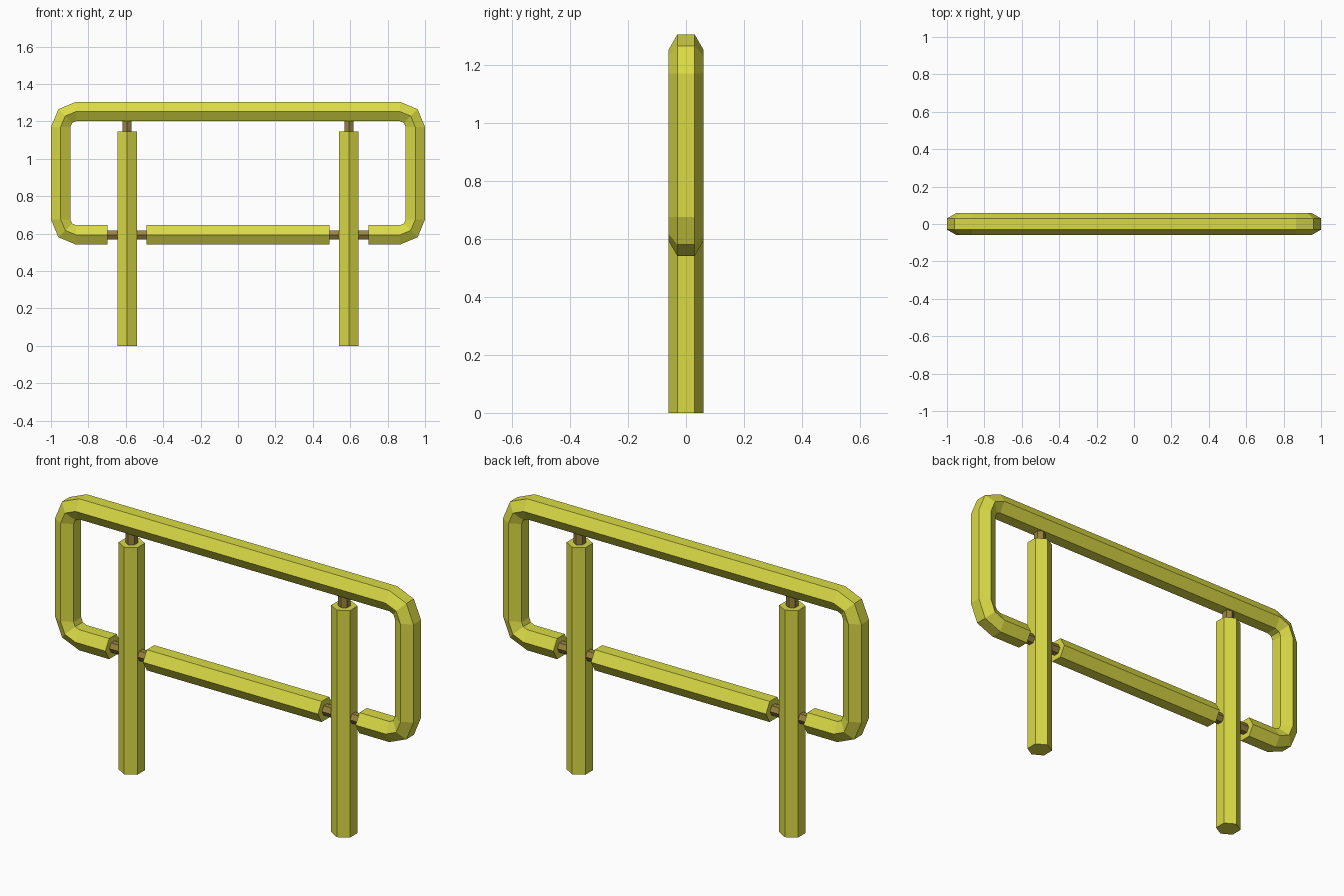
import bpy, bmesh, math

if "Cube" in bpy.data.objects:
    bpy.data.objects.remove(bpy.data.objects["Cube"])

POST_X, Z_LOW, Z_TOP = 0.593, 0.593, 1.253
R = 0.06                      # tube radius at the hexagon corners
GAP = 0.105                   # half gap in the lower rail around each post
BEND = 0.083                  # centreline bend radius


def material(name, color):
    m = bpy.data.materials.new(name)
    m.diffuse_color = color
    m.use_nodes = True
    m.node_tree.nodes["Principled BSDF"].inputs["Base Color"].default_value = m.diffuse_color
    return m


yellow = material("yellow_paint", (0.70, 0.70, 0.06, 1))
brown = material("brown_metal", (0.32, 0.23, 0.05, 1))


def hex_tube(name, path, radius, mat):
    """Sweep a hexagon (corners towards +-y) along (x, z, angle of in-plane normal)."""
    bm = bmesh.new()
    rings = []
    for x, z, ang in path:
        ring = []
        for k in range(6):
            t = math.radians(60 * k + 30)
            off = radius * math.cos(t)
            ring.append(bm.verts.new((x + off * math.cos(ang),
                                      radius * math.sin(t),
                                      z + off * math.sin(ang))))
        rings.append(ring)
    for a, b in zip(rings, rings[1:]):
        for k in range(6):
            j = (k + 1) % 6
            bm.faces.new((a[k], a[j], b[j], b[k]))
    bm.faces.new(rings[0])
    bm.faces.new(rings[-1])
    bmesh.ops.recalc_face_normals(bm, faces=bm.faces)
    me = bpy.data.meshes.new(name)
    bm.to_mesh(me)
    bm.free()
    me.materials.append(mat)
    ob = bpy.data.objects.new(name, me)
    bpy.context.collection.objects.link(ob)
    return ob


def bar(name, x0, z0, x1, z1, radius, mat):
    ang = math.pi / 2 if z0 == z1 else 0
    return hex_tube(name, [(x0, z0, ang), (x1, z1, ang)], radius, mat)


# Bent outer rail: four rounded corners, open at the bottom
cx = 1 - R * math.cos(math.pi / 6) - BEND
corners = [(-cx, Z_LOW + BEND, 270), (-cx, Z_TOP - BEND, 180),
           (cx, Z_TOP - BEND, 90), (cx, Z_LOW + BEND, 0)]
path = [(-POST_X - GAP, Z_LOW, math.radians(270))]
for x, z, start in corners:
    for step in (0, 45, 90):
        a = math.radians(start - step)
        path.append((x + BEND * math.cos(a), z + BEND * math.sin(a), a))
path.append((POST_X + GAP, Z_LOW, math.radians(-90)))
hex_tube("outer_rail", path, R, yellow)

# Middle part of the lower rail
bar("lower_rail", -POST_X + GAP, Z_LOW, POST_X - GAP, Z_LOW, R, yellow)

# Posts with their thin connecting pins
for side, s in (("left", -1), ("right", 1)):
    x = s * POST_X
    bar(side + "_post", x, 0, x, 1.145, R, yellow)
    bar(side + "_top_pin", x, 1.14, x, 1.21, 0.028, brown)
    bar(side + "_cross_pin", x - GAP - 0.005, Z_LOW, x + GAP + 0.005, Z_LOW, 0.028, brown)
